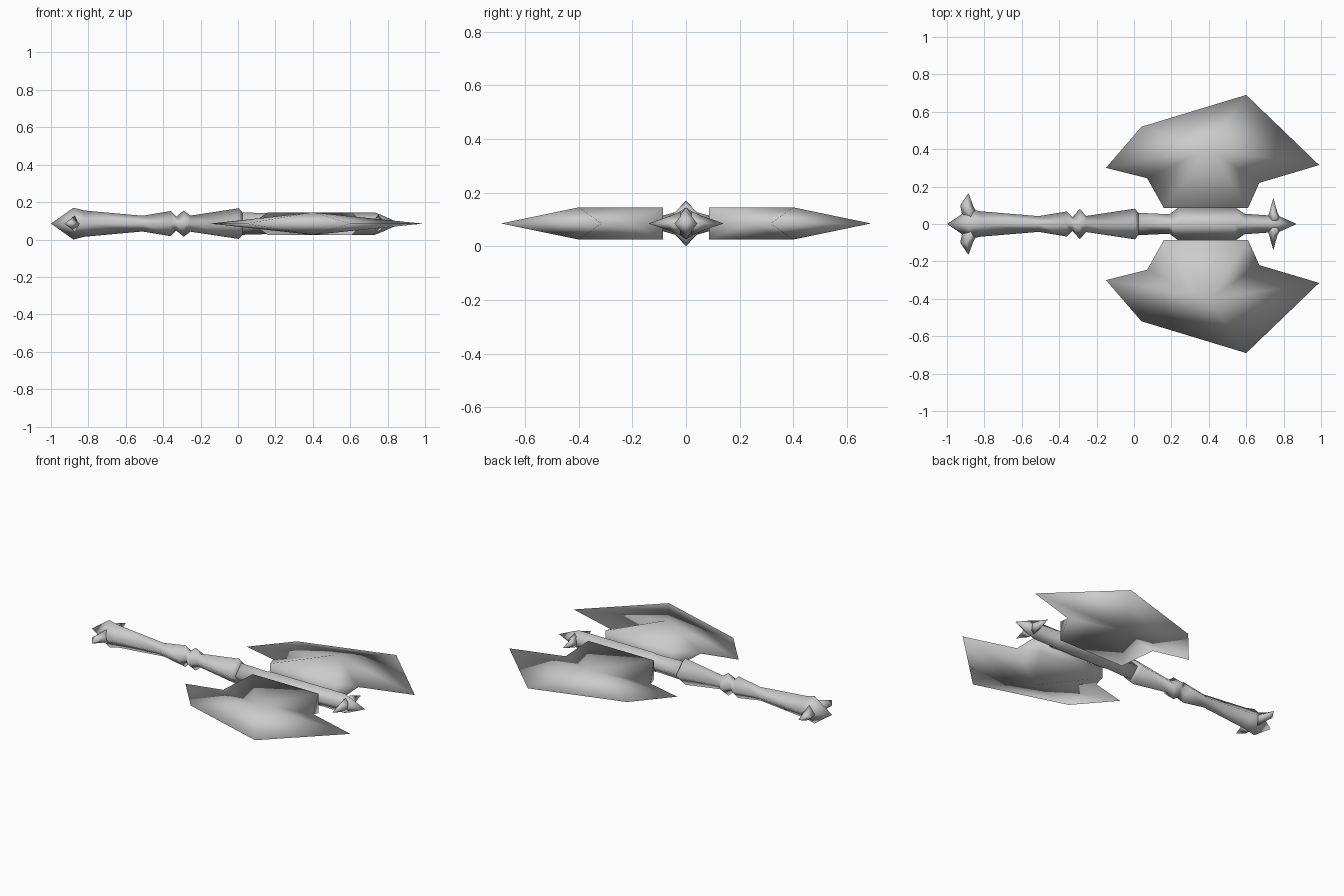
import bpy, bmesh

if "Cube" in bpy.data.objects:
    bpy.data.objects.remove(bpy.data.objects["Cube"])

Z0 = 0.085  # height of the weapon's centre plane

steel = bpy.data.materials.new("grey_steel")
steel.diffuse_color = (0.6, 0.6, 0.6, 1)
steel.use_nodes = True
steel.node_tree.nodes["Principled BSDF"].inputs["Base Color"].default_value = steel.diffuse_color


def finish(name, bm):
    bmesh.ops.recalc_face_normals(bm, faces=bm.faces)
    for f in bm.faces:
        f.smooth = True
    mesh = bpy.data.meshes.new(name)
    bm.to_mesh(mesh)
    bm.free()
    mesh.materials.append(steel)
    ob = bpy.data.objects.new(name, mesh)
    ob.location.z = Z0
    bpy.context.collection.objects.link(ob)
    return ob


def loft(bm, rings):
    """Skin a list of equal-length point rings; a one-point ring is a tip."""
    rings = [[bm.verts.new(p) for p in r] for r in rings]
    for a, b in zip(rings, rings[1:]):
        n = max(len(a), len(b))
        for i in range(n):
            j = (i + 1) % n
            if len(a) == 1:
                bm.faces.new((a[0], b[j], b[i]))
            elif len(b) == 1:
                bm.faces.new((a[i], a[j], b[0]))
            else:
                bm.faces.new((a[i], a[j], b[j], b[i]))
    for r in (rings[0], rings[-1]):
        if len(r) > 2:
            bm.faces.new(r)


def rod(name, stations):
    """Diamond-section rod along x; stations are (x, y radius, z radius)."""
    bm = bmesh.new()
    loft(bm, [[(x, 0, 0)] if ry == 0 else
              [(x, ry, 0), (x, 0, rz), (x, -ry, 0), (x, 0, -rz)]
              for x, ry, rz in stations])
    return finish(name, bm)


def spike(name, side, stations):
    """Diamond-section spike along y; stations are (x, y, x radius, z radius)."""
    bm = bmesh.new()
    loft(bm, [[(x, side * y, 0)] if rx == 0 else
              [(x + rx, side * y, 0), (x, side * y, rz),
               (x - rx, side * y, 0), (x, side * y, -rz)]
              for x, y, rx, rz in stations])
    return finish(name, bm)


def blade(name, side):
    """Sharp-rimmed blade with a raised centre and a thick inner end."""
    bm = bmesh.new()
    t = 0.06
    v = lambda x, y, z=0: bm.verts.new((x, side * y, z))
    rim = [v(0.07, 0.245), v(-0.15, 0.30), v(0.04, 0.52),
           v(0.60, 0.69), v(0.99, 0.315), v(0.67, 0.22)]
    ends = []
    for z in (t, -t):
        ridge = v(0.40, 0.40, z)
        f, g = v(0.61, 0.085, z), v(0.16, 0.085, z)
        loop = rim + [f, g]
        for i in range(len(loop)):
            bm.faces.new((ridge, loop[i], loop[(i + 1) % len(loop)]))
        ends.append((f, g))
    (f1, g1), (f2, g2) = ends
    bm.faces.new((f1, g1, g2, f2))
    bm.faces.new((rim[-1], f1, f2))
    bm.faces.new((rim[0], g2, g1))
    return finish(name, bm)


# Handle: pointed pommel, tapered grip, ring and collar
rod("handle", [(-1.0, 0, 0), (-0.88, 0.08, 0.085), (-0.82, 0.068, 0.07),
               (-0.51, 0.042, 0.042), (-0.36, 0.067, 0.067),
               (-0.33, 0.037, 0.037), (-0.29, 0.08, 0.07),
               (-0.255, 0.043, 0.043), (0.005, 0.082, 0.082),
               (0.025, 0.058, 0.058)])

# Head shaft with the wide socket between the blades and a pointed tip
rod("head_shaft", [(0.02, 0.06, 0.06), (0.19, 0.052, 0.055),
                   (0.24, 0.09, 0.06), (0.54, 0.09, 0.06),
                   (0.59, 0.055, 0.06), (0.73, 0.045, 0.06),
                   (0.77, 0.045, 0.045), (0.87, 0, 0)])

# Mirrored blades and spikes
for side, label in ((1, "back"), (-1, "front")):
    blade(label + "_blade", side)
    spike(label + "_pommel_spike", side,
          [(-0.87, 0.03, 0.045, 0.045), (-0.895, 0.10, 0.034, 0.025),
           (-0.885, 0.165, 0, 0)])
    spike(label + "_tip_spike", side,
          [(0.75, 0.02, 0.04, 0.045), (0.745, 0.06, 0.022, 0.028),
           (0.745, 0.14, 0, 0)])
